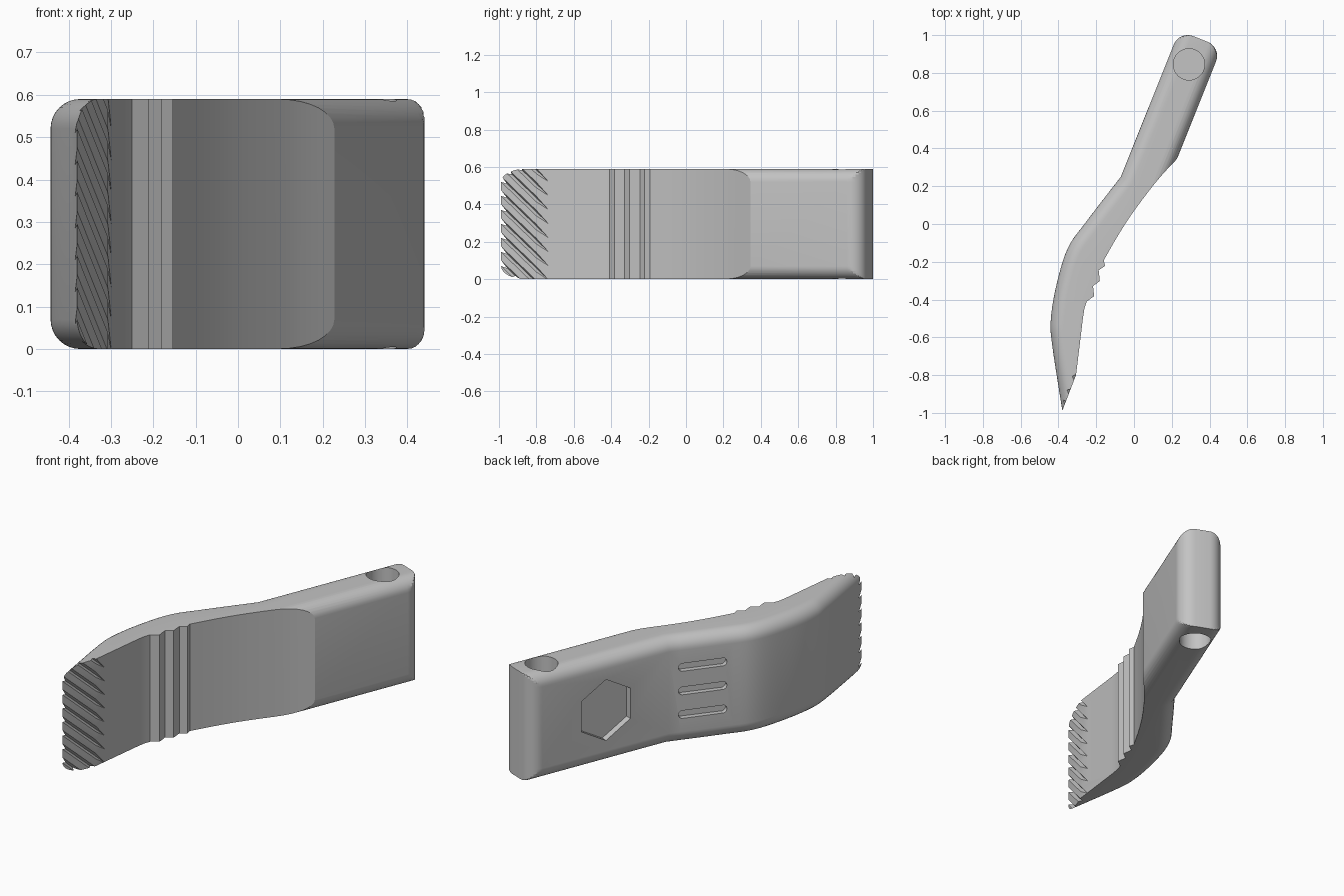
import bpy, bmesh, math
from mathutils import Vector

cube = bpy.data.objects.get("Cube")
if cube:
    bpy.data.objects.remove(cube, do_unlink=True)

HEIGHT, FILLET, WIDTH = 0.59, 0.07, 0.241
UP = Vector((0, 0, 1))
ALONG = Vector((0.372, 0.928, 0)).normalized()   # handle direction
ACROSS = ALONG.cross(UP)                         # from outer face to inner face
BEND = Vector((-0.07, 0.25, 0))                  # where the handle meets the curve


def spline(pts, steps=5):
    """Smooth path through the points."""
    p = [Vector((x, y, 0)) for x, y in pts]
    p = [2 * p[0] - p[1]] + p + [2 * p[-1] - p[-2]]
    out = []
    for a, b, c, d in zip(p, p[1:], p[2:], p[3:]):
        for i in range(steps):
            t = i / steps
            out.append(0.5 * (2 * b + (c - a) * t + (2 * a - 5 * b + 4 * c - d) * t ** 2
                              + (3 * b - a - 3 * c + d) * t ** 3))
    return out + [p[-2]]


def ring(sides, radius, start=0):
    return [(radius * math.cos(start + math.tau * i / sides),
             radius * math.sin(start + math.tau * i / sides)) for i in range(sides)]


def prism(bm, pts, origin, x, y, low, high):
    """Extrude a 2D outline drawn on the axes x and y."""
    w = x.cross(y)
    ends = [[bm.verts.new(origin + x * a + y * b + w * h) for a, b in pts]
            for h in (low, high)]
    skin(bm, ends)


def skin(bm, rings):
    for lower, upper in zip(rings, rings[1:]):
        for i in range(len(lower)):
            j = (i + 1) % len(lower)
            bm.faces.new((lower[i], lower[j], upper[j], upper[i]))
    bm.faces.new(rings[0][::-1])
    bm.faces.new(rings[-1])


def make_object(name, bm):
    bmesh.ops.recalc_face_normals(bm, faces=bm.faces)
    mesh = bpy.data.meshes.new(name)
    bm.to_mesh(mesh)
    bm.free()
    obj = bpy.data.objects.new(name, mesh)
    bpy.context.collection.objects.link(obj)
    return obj


# Outer side of the bar, from beyond the tip up to the bend
outer = spline([(-0.38, -0.985), (-0.434, -0.635), (-0.44, -0.50), (-0.41, -0.32),
                (-0.35, -0.127), (-0.25, 0.016), (-0.07, 0.25)])
outer.insert(0, Vector((-0.363, -1.1, 0)))

# Rounded end of the handle, as distances across and along it
LENGTH, ROUND = 0.834, 0.08
end = []
for centre, first in ((ROUND, math.pi), (WIDTH - ROUND, math.pi / 2)):
    for i in range(9):
        a = first - i / 8 * math.pi / 2
        end.append((centre + ROUND * math.cos(a), LENGTH - ROUND + ROUND * math.sin(a)))


def outline(inset):
    """Bar outline with its long sides moved inward."""
    pts = []
    for i, p in enumerate(outer):
        before = outer[max(i - 1, 0)]
        after = outer[i + 1] if i + 1 < len(outer) else p + ALONG * 0.05
        pts.append(p + (after - before).normalized().cross(UP) * inset)
    for u, v in end:
        pts.append(BEND + ACROSS * min(max(u, inset), WIDTH - inset) + ALONG * v)
    pts.append(BEND + ACROSS * (WIDTH - inset) - ALONG * 0.25)
    pts.append(Vector((0.05 - inset, -1.1, 0)))
    return pts


# Body: stacked outlines give the rounded long edges
STEPS = 8
levels = []
for i in range(STEPS + 1):
    a = math.pi / 2 * (1 - i / STEPS)
    levels.append((FILLET * (1 - math.sin(a)), FILLET * (1 - math.cos(a))))
levels = [(z, d) for d, z in levels]
levels = [(FILLET * (1 - math.cos(math.pi / 2 * i / STEPS)),
           FILLET * (1 - math.sin(math.pi / 2 * i / STEPS))) for i in range(STEPS + 1)]
levels += [(HEIGHT - z, d) for z, d in reversed(levels)]
bm = bmesh.new()
skin(bm, [[bm.verts.new(p + UP * z) for p in outline(d)] for z, d in levels])
body = make_object("pry_bar_body", bm)

# Inner side cutter: concave curve, thumb steps and wedge tip
inner = [(p.x, p.y) for p in spline([(0.35, 0.47), (0.23, 0.347), (0.14, 0.25), (0.06, 0.15),
                                    (-0.02, 0.04), (-0.09, -0.07), (-0.16, -0.192)])]
inner += [(-0.153, -0.222), (-0.187, -0.245), (-0.181, -0.302), (-0.217, -0.328),
          (-0.211, -0.382), (-0.25, -0.41), (-0.262, -0.445), (-0.27, -0.495),
          (-0.307, -0.80), (-0.38, -0.99), (-0.46, -1.2), (0.7, -1.2), (0.7, 0.47)]
X, Y = Vector((1, 0, 0)), Vector((0, 1, 0))
bm = bmesh.new()
prism(bm, inner, Vector(), X, Y, -0.1, HEIGHT + 0.1)
inner_cutter = make_object("inner_side_cutter", bm)

# Detail cutter
bm = bmesh.new()
# Round sockets in the top and bottom
for z in (0, HEIGHT):
    prism(bm, ring(40, 0.083), Vector((0.291, 0.845, z)), X, Y, -0.25, 0.25)
# Hexagonal recess in the handle
prism(bm, ring(6, 0.168, math.pi / 2), BEND + ALONG * 0.375 + UP * HEIGHT / 2,
      ALONG, UP, -0.05, 0.035)
# Three slots on the outer curve
slope = Vector((0.62, 0.785, 0)).normalized()
slot = [(x + math.copysign(0.105, x), y) for x, y in ring(16, 0.022, math.tau / 32)]
for k in (-1, 0, 1):
    prism(bm, slot, Vector((-0.18, 0.11, HEIGHT / 2 + 0.13 * k)), slope, UP, -0.05, 0.03)
# Diagonal grip grooves on the wedge face
face_dir = Vector((0.073, 0.19, 0)).normalized()
face_normal = face_dir.cross(UP)
groove_dir = (face_dir - UP * 0.9).normalized()
for k in range(11):
    prism(bm, [(-0.016, 0), (0.004, 0.014), (0.004, -0.014)],
          Vector((-0.3435, -0.895, -0.08 + 0.075 * k)),
          face_normal, groove_dir.cross(face_normal), -0.3, 0.3)
detail_cutter = make_object("detail_cutter", bm)

# Cut the body
bpy.context.view_layer.objects.active = body
body.select_set(True)
for cutter in (inner_cutter, detail_cutter):
    cutter.hide_render = True
    mod = body.modifiers.new("cut", "BOOLEAN")
    mod.operation, mod.solver, mod.object = "DIFFERENCE", "EXACT", cutter
    bpy.ops.object.modifier_apply(modifier=mod.name)
    bpy.data.objects.remove(cutter, do_unlink=True)

# One grey finish
grey = bpy.data.materials.new("plain_grey")
grey.use_nodes = True
grey.diffuse_color = (0.55, 0.55, 0.55, 1)
grey.node_tree.nodes["Principled BSDF"].inputs["Base Color"].default_value = (0.55, 0.55, 0.55, 1)
body.data.materials.clear()
body.data.materials.append(grey)
bpy.ops.object.shade_smooth_by_angle(angle=math.radians(16))
